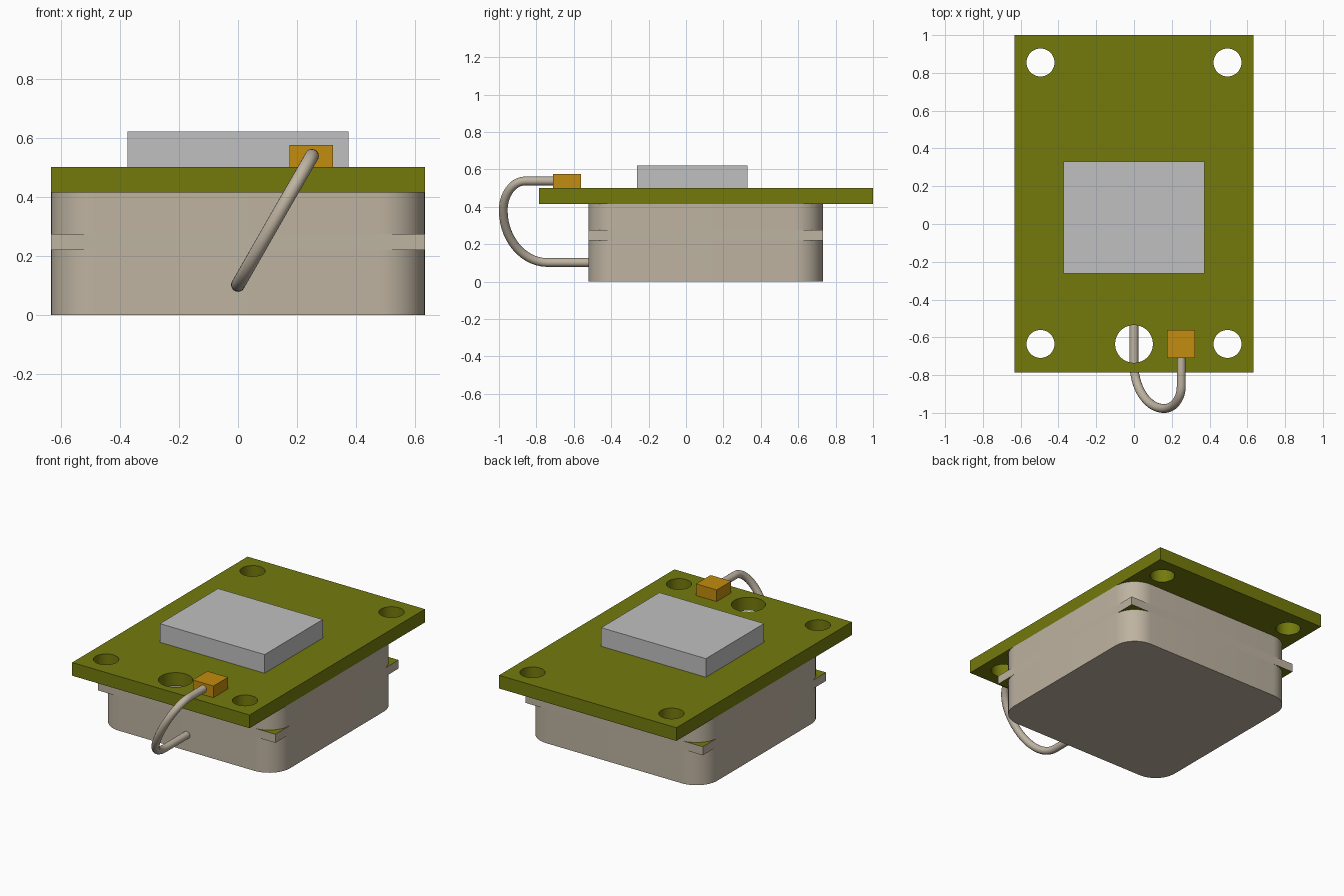
import bpy, bmesh, math
from mathutils import Vector

cube = bpy.data.objects.get("Cube")
if cube:
    bpy.data.objects.remove(cube, do_unlink=True)


def material(name, rgb):
    """Flat material from 0-255 sRGB values."""
    lin = [((c / 255 + 0.055) / 1.055) ** 2.4 for c in rgb] + [1.0]
    m = bpy.data.materials.new(name)
    m.use_nodes = True
    m.diffuse_color = lin
    m.node_tree.nodes["Principled BSDF"].inputs["Base Color"].default_value = lin
    return m


BEIGE = material("beige", (190, 179, 161))
OLIVE = material("olive green", (115, 122, 12))
SILVER = material("silver grey", (192, 192, 192))
ORANGE = material("amber", (194, 140, 14))


def rounded_rect(x0, x1, y0, y1, r, steps=12):
    pts = []
    corners = [(x1 - r, y1 - r), (x0 + r, y1 - r), (x0 + r, y0 + r), (x1 - r, y0 + r)]
    for k, (cx, cy) in enumerate(corners):
        for i in range(steps + 1):
            a = math.pi / 2 * (k + i / steps)
            pts.append((cx + r * math.cos(a), cy + r * math.sin(a)))
    return pts


def circle(cx, cy, r, n=48):
    return [(cx + r * math.cos(2 * math.pi * i / n), cy + r * math.sin(2 * math.pi * i / n))
            for i in range(n)]


def finish(obj, mat):
    """Turn a curve into a clean mesh with smooth rounds and sharp edges."""
    bpy.ops.object.select_all(action='DESELECT')
    obj.select_set(True)
    bpy.context.view_layer.objects.active = obj
    bpy.ops.object.convert(target='MESH')
    obj = bpy.context.object
    bm = bmesh.new()
    bm.from_mesh(obj.data)
    bmesh.ops.remove_doubles(bm, verts=bm.verts, dist=1e-5)
    bmesh.ops.recalc_face_normals(bm, faces=bm.faces)
    bm.to_mesh(obj.data)
    bm.free()
    obj.data.materials.clear()
    obj.data.materials.append(mat)
    bpy.ops.object.shade_smooth_by_angle(angle=math.radians(30))
    return obj


def slab(name, outlines, z0, z1, mat):
    """Extrude a flat outline; further outlines become holes."""
    cu = bpy.data.curves.new(name, 'CURVE')
    cu.dimensions = '2D'
    cu.fill_mode = 'BOTH'
    cu.extrude = (z1 - z0) / 2
    for pts in outlines:
        sp = cu.splines.new('POLY')
        sp.points.add(len(pts) - 1)
        for p, (x, y) in zip(sp.points, pts):
            p.co = (x, y, 0, 1)
        sp.use_cyclic_u = True
    obj = bpy.data.objects.new(name, cu)
    bpy.context.collection.objects.link(obj)
    obj.location.z = (z0 + z1) / 2
    return finish(obj, mat)


def box(name, x0, x1, y0, y1, z0, z1, mat):
    bm = bmesh.new()
    bmesh.ops.create_cube(bm, size=1)
    for v in bm.verts:
        v.co = Vector((x1 if v.co.x > 0 else x0, y1 if v.co.y > 0 else y0,
                       z1 if v.co.z > 0 else z0))
    me = bpy.data.meshes.new(name)
    bm.to_mesh(me)
    bm.free()
    me.materials.append(mat)
    obj = bpy.data.objects.new(name, me)
    bpy.context.collection.objects.link(obj)
    return obj


# Housing: two rounded blocks with a square-cornered plate between them
W, Y0, Y1 = 0.632, -0.522, 0.732
shape = rounded_rect(-W, W, Y0, Y1, 0.15)
slab("housing_lower", [shape], 0.0, 0.22, BEIGE)
slab("housing_upper", [shape], 0.275, 0.415, BEIGE)
plate = box("housing_middle_plate", -W, W, Y0, Y1, 0.22, 0.275, BEIGE)
plate.data.materials.append(OLIVE)
for f in plate.data.polygons:
    f.material_index = 1 if abs(f.normal.z) > 0.5 else 0

# Circuit board with four mounting holes and a larger cable hole
board = [[(-W, -0.785), (W, -0.785), (W, 1.0), (-W, 1.0)]]
board += [circle(sx * 0.495, y, 0.074) for sx in (-1, 1) for y in (-0.635, 0.855)]
board.append(circle(0, -0.635, 0.1))
slab("circuit_board", board, 0.415, 0.5, OLIVE)

# Parts on top of the board
box("shield_can", -0.373, 0.373, -0.262, 0.33, 0.5, 0.62, SILVER)
box("cable_connector", 0.175, 0.322, -0.71, -0.562, 0.5, 0.575, ORANGE)

# Cable looping from the connector down into the housing front
K = 0.55
path = [  # point, incoming handle offset, outgoing handle offset
    ((0.25, -0.69, 0.538), (0, 0.03, 0), (0, -0.03, 0)),
    ((0.25, -0.86, 0.538), (0, 0.03, 0), (0, -0.117 * K, 0)),
    ((0.16, -0.977, 0.382), (0.09 * K, 0, 0.156 * K), (-0.16 * K, 0, -0.28 * K)),
    ((0, -0.74, 0.102), (0, -0.237 * K, 0), (0, 0.03, 0)),
    ((0, -0.5, 0.102), (0, -0.03, 0), (0, 0.03, 0)),
]
cu = bpy.data.curves.new("cable", 'CURVE')
cu.dimensions = '3D'
cu.bevel_depth = 0.0235
cu.bevel_resolution = 6
cu.resolution_u = 14
cu.use_fill_caps = True
sp = cu.splines.new('BEZIER')
sp.bezier_points.add(len(path) - 1)
for bp, (co, hin, hout) in zip(sp.bezier_points, path):
    bp.handle_left_type = bp.handle_right_type = 'FREE'
    bp.co = co
    bp.handle_left = Vector(co) + Vector(hin)
    bp.handle_right = Vector(co) + Vector(hout)
cable = bpy.data.objects.new("cable", cu)
bpy.context.collection.objects.link(cable)
finish(cable, BEIGE)
